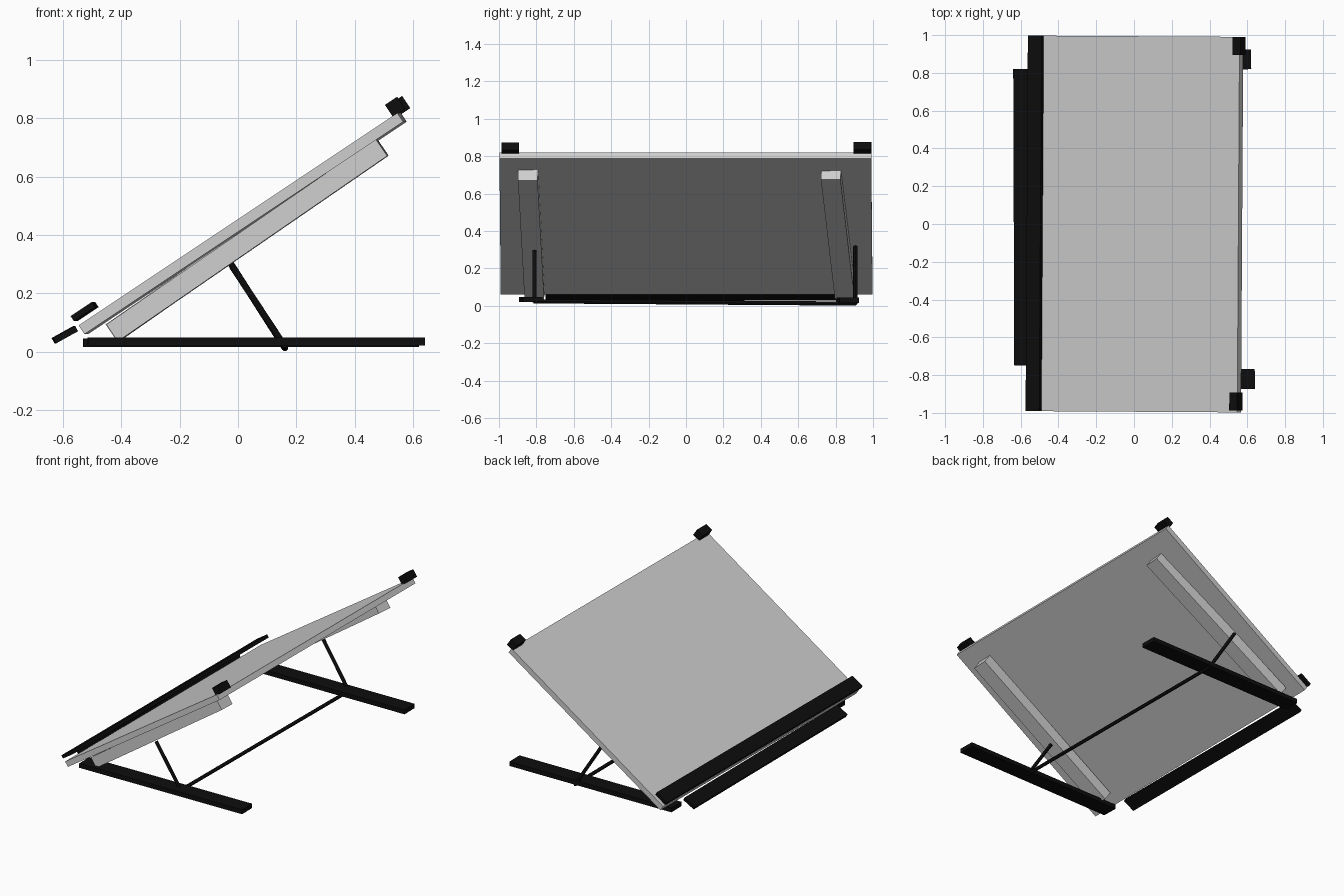
import bpy
import math
from mathutils import Vector

if "Cube" in bpy.data.objects:
    bpy.data.objects.remove(bpy.data.objects["Cube"])


def material(name, rgb):
    m = bpy.data.materials.new(name)
    m.diffuse_color = (*rgb, 1)
    m.use_nodes = True
    m.node_tree.nodes["Principled BSDF"].inputs["Base Color"].default_value = m.diffuse_color
    return m


GREY = material("light grey", (0.62, 0.62, 0.62))
BLACK = material("black", (0.004, 0.004, 0.004))


def box(name, centre, size, mat, pitch=0.0, yaw=0.0):
    """Box whose local x runs uphill by pitch, turned by yaw (degrees)."""
    bpy.ops.mesh.primitive_cube_add(
        size=1, location=centre,
        rotation=(0, -math.radians(pitch), math.radians(yaw)))
    o = bpy.context.object
    o.name = name
    o.scale = size
    bpy.ops.object.transform_apply(location=False, rotation=False, scale=True)
    o.data.materials.append(mat)
    return o


def bar(name, a, b, width, thick, mat):
    """Box bar running from a to b."""
    a, b = Vector(a), Vector(b)
    d = b - a
    pitch = math.degrees(math.atan2(d.z, math.hypot(d.x, d.y)))
    yaw = math.degrees(math.atan2(d.y, d.x))
    return box(name, (a + b) / 2, (d.length, width, thick), mat, pitch, yaw)


def rod(name, a, b, radius=0.011):
    """Thin round rod from a to b."""
    a, b = Vector(a), Vector(b)
    d = b - a
    bpy.ops.mesh.primitive_cylinder_add(
        vertices=12, radius=radius, depth=d.length, location=(a + b) / 2,
        rotation=d.to_track_quat('Z', 'Y').to_euler())
    o = bpy.context.object
    o.name = name
    o.data.materials.append(BLACK)
    bpy.ops.object.shade_smooth_by_angle()


SLOPE, YAW = 33.7, -0.35

# Sloping drawing board with its lower strip and front ledge
box("board", (0.016, 0, 0.439), (1.314, 1.988, 0.036), GREY, SLOPE, YAW)
box("lower_strip", (-0.526, 0.004, 0.137), (0.087, 1.988, 0.021), BLACK, SLOPE, YAW)
box("front_ledge", (-0.594, 0.035, 0.058), (0.086, 1.57, 0.021), BLACK, 29, 0.2)

# Corner clips at the top edge
box("corner_clip_near", (0.539, -0.94, 0.839), (0.05, 0.095, 0.05), BLACK, SLOPE, YAW)
box("corner_clip_far", (0.556, 0.943, 0.842), (0.05, 0.095, 0.05), BLACK, SLOPE, YAW)

# Support beams under the board
bar("support_beam_near", (-0.43, -0.81, 0.064), (0.494, -0.845, 0.70), 0.105, 0.07, GREY)
bar("support_beam_far", (-0.43, 0.85, 0.064), (0.490, 0.775, 0.705), 0.105, 0.07, GREY)

# Floor rails
bar("floor_rail_near", (-0.515, -0.84, 0.034), (0.64, -0.82, 0.034), 0.105, 0.028, BLACK)
bar("floor_rail_far", (-0.53, 0.855, 0.03), (0.62, 0.872, 0.03), 0.105, 0.028, BLACK)

# Prop rods and the cross rod joining their feet
rod("prop_rod_near", (-0.02, -0.81, 0.292), (0.158, -0.81, 0.022))
rod("prop_rod_far", (-0.035, 0.905, 0.318), (0.162, 0.905, 0.01))
rod("cross_rod", (0.158, -0.815, 0.024), (0.161, 0.908, 0.012))
